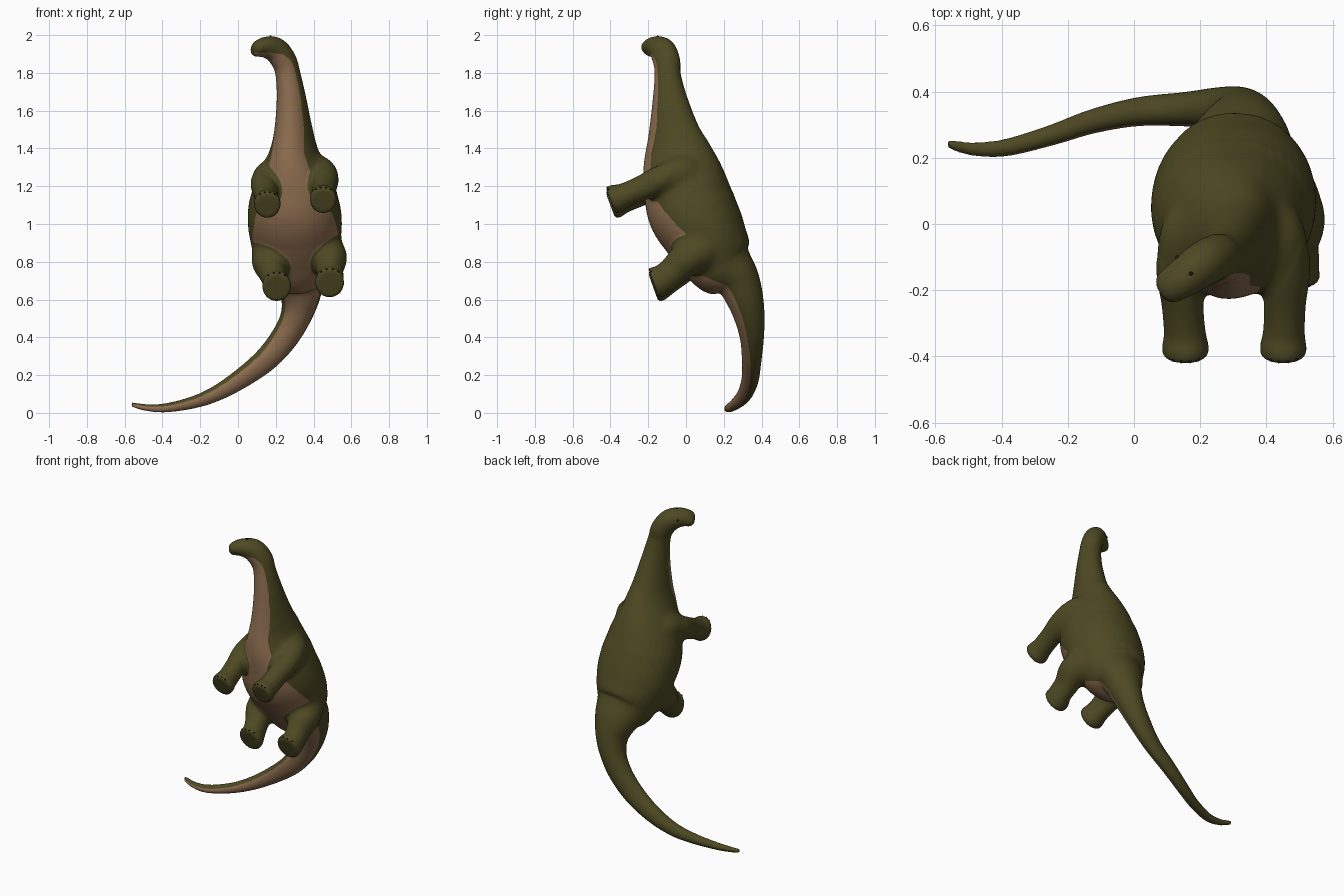
import bpy, bmesh, math
from mathutils import Vector
from mathutils.bvhtree import BVHTree

if "Cube" in bpy.data.objects:
    bpy.data.objects.remove(bpy.data.objects["Cube"])


def material(name, rgb):
    m = bpy.data.materials.new(name)
    m.diffuse_color = (*rgb, 1)
    m.use_nodes = True
    m.node_tree.nodes["Principled BSDF"].inputs["Base Color"].default_value = m.diffuse_color
    return m


GREEN = material("olive skin", (0.076, 0.067, 0.017))
TAN = material("tan belly", (0.270, 0.155, 0.080))
DARK = material("dark nails and eyes", (0.012, 0.010, 0.008))


def spline(keys, u):
    """Catmull-Rom through equal-length tuples."""
    n = len(keys)
    i = min(int(u), n - 2)
    t = u - i
    a, b, c, d = (keys[max(0, min(n - 1, i + k))] for k in (-1, 0, 1, 2))
    return [0.5 * (2 * q + (r - p) * t + (2 * p - 5 * q + 4 * r - s) * t * t
                   + (3 * q - p - 3 * r + s) * t ** 3) for p, q, r, s in zip(a, b, c, d)]


def linear(table, u):
    """Interpolate rows that start with their station number."""
    for a, b in zip(table, table[1:]):
        if u <= b[0]:
            t = (u - a[0]) / (b[0] - a[0])
            return [p + (q - p) * t for p, q in zip(a[1:], b[1:])]
    return list(table[-1][1:])


def loft(keys, under, belly=False, steps=6, nv=16, nd=26):
    """Skin oval rings along a path; the first nv segments of each ring are the underside."""
    bm = bmesh.new()
    rings = []
    for k in range((len(keys) - 1) * steps + 1):
        u = k / steps
        x, y, z, hw, hd = spline(keys, u)
        ahead = Vector(spline(keys, min(u + 0.1, len(keys) - 1))[:3])
        back = Vector(spline(keys, max(u - 0.1, 0))[:3])
        tan = (ahead - back).normalized()
        hx, hy, hz, deg = linear(under, u)
        down = Vector((hx, hy, hz))
        down = (down - tan * down.dot(tan)).normalized()
        side = tan.cross(down)
        a = math.radians(deg)
        angles = [-a + 2 * a * j / nv for j in range(nv)]
        angles += [a + (2 * math.pi - 2 * a) * j / nd for j in range(nd)]
        rings.append([bm.verts.new(Vector((x, y, z)) + down * hd * math.cos(t) + side * hw * math.sin(t))
                      for t in angles])
    n = nv + nd
    for r, s in zip(rings, rings[1:]):
        for j in range(n):
            f = bm.faces.new((r[j], r[(j + 1) % n], s[(j + 1) % n], s[j]))
            f.material_index = 1 if belly and j < nv else 0
    bm.faces.new(rings[0])
    bm.faces.new(rings[-1])
    bmesh.ops.recalc_face_normals(bm, faces=bm.faces)
    bm.faces.ensure_lookup_table()
    return bm


def finish(name, bm, mats):
    me = bpy.data.meshes.new(name)
    bm.to_mesh(me)
    bm.free()
    for m in mats:
        me.materials.append(m)
    ob = bpy.data.objects.new(name, me)
    bpy.context.collection.objects.link(ob)
    bpy.ops.object.select_all(action='DESELECT')
    ob.select_set(True)
    bpy.context.view_layer.objects.active = ob
    bpy.ops.object.shade_smooth_by_angle(angle=math.radians(60))
    return ob


def dots(name, points, target, radius):
    """Small dark beads seated on the surface of another part."""
    bm = bmesh.new()
    for p in points:
        spot = target.closest_point_on_mesh(Vector(p))[1]
        new = bmesh.ops.create_uvsphere(bm, u_segments=10, v_segments=6, radius=radius)["verts"]
        bmesh.ops.translate(bm, verts=new, vec=spot)
    return finish(name, bm, [DARK])


# Head, neck, trunk and tail: x, y, z, half width, half depth from snout to tail tip
body_path = [
    (.078, -.205, 1.922, .024, .020),
    (.095, -.195, 1.925, .050, .038),
    (.145, -.165, 1.936, .060, .055),
    (.202, -.125, 1.918, .066, .070),
    (.245, -.102, 1.860, .066, .072),
    (.265, -.097, 1.790, .066, .070),
    (.283, -.085, 1.660, .077, .094),
    (.293, -.065, 1.500, .098, .136),
    (.295, -.048, 1.400, .122, .174),
    (.295, -.028, 1.300, .170, .204),
    (.298, -.003, 1.200, .215, .222),
    (.298, .030, 1.080, .245, .236),
    (.303, .087, .970, .247, .224),
    (.308, .140, .870, .230, .203),
    (.315, .195, .780, .190, .178),
    (.325, .270, .704, .143, .122),
    (.328, .313, .600, .102, .098),
    (.300, .338, .495, .080, .079),
    (.240, .349, .390, .073, .062),
    (.145, .347, .280, .066, .049),
    (.010, .339, .177, .054, .042),
    (-.125, .310, .098, .042, .036),
    (-.250, .268, .052, .032, .031),
    (-.390, .230, .026, .023, .027),
    (-.490, .227, .029, .017, .021),
    (-.564, .243, .045, .012, .013)]
# Station, underside direction, half angle of the tan underside
body_under = [
    (0, .20, -.40, -1, 25), (2, .20, -.40, -1, 32), (3, -.05, -.6, -.7, 42),
    (4, -.30, -1, -.4, 56), (6, -.30, -1, 0, 60), (7, -.30, -1, 0, 56), (8, -.25, -1, 0, 46),
    (10, -.05, -1, -.3, 40), (11, 0, -1, -.3, 58), (12, 0, -1, -.3, 68), (13, 0, -1, -.3, 58),
    (14, 0, -1, -.3, 50), (17, .15, -1, -.1, 58), (19, .15, -1, -.4, 55), (25, .15, -1, -.5, 52)]

# Legs: left-hand paths from inside the trunk to the sole
front_leg = [
    (.230, .080, 1.270, .060, .060),
    (.180, -.020, 1.250, .098, .092),
    (.146, -.130, 1.210, .080, .078),
    (.147, -.240, 1.162, .064, .067),
    (.153, -.325, 1.126, .063, .066),
    (.155, -.368, 1.110, .070, .076),
    (.155, -.392, 1.101, .068, .074),
    (.155, -.400, 1.098, .056, .061)]
back_leg = [
    (.235, .190, .885, .080, .085),
    (.190, .095, .850, .110, .110),
    (.170, .010, .800, .097, .097),
    (.184, -.060, .737, .072, .080),
    (.198, -.110, .697, .068, .077),
    (.204, -.145, .676, .076, .083),
    (.205, -.165, .667, .075, .082),
    (.205, -.173, .664, .062, .068)]
leg_under = [(0, 0, -.41, .91, 90), (9, 0, -.41, .91, 90)]
UP = Vector((0, -.41, .91))


def mirrored(path, top, foot, lift):
    """Opposite leg: the mirror line drifts from hip to foot."""
    out = []
    for i, (x, y, z, w, d) in enumerate(path):
        t = min(1, i / 4)
        out.append((2 * (top + (foot - top) * t) - x, y, z + lift, w, d))
    return out


leg_paths = {"front_left": front_leg, "front_right": mirrored(front_leg, .296, .303, .025),
             "back_left": back_leg, "back_right": mirrored(back_leg, .306, .345, .020)}

# Fuse trunk and legs into one skin
trunk = loft(body_path, body_under, belly=True)
trunk_tree = BVHTree.FromBMesh(trunk)
belly_flag = [f.material_index for f in trunk.faces]
legs = bmesh.new()
tmp = bpy.data.meshes.new("tmp")
for path in leg_paths.values():
    part = loft(path, leg_under, steps=5, nv=16, nd=16)
    part.to_mesh(tmp)
    part.free()
    legs.from_mesh(tmp)
legs_tree = BVHTree.FromBMesh(legs)
legs.to_mesh(tmp)
trunk.from_mesh(tmp)
legs.free()
rough = finish("rough_body", trunk, [GREEN])
mod = rough.modifiers.new("skin", 'REMESH')
mod.mode = 'VOXEL'
mod.voxel_size = .008
fused = bpy.data.meshes.new_from_object(rough.evaluated_get(bpy.context.evaluated_depsgraph_get()))
bpy.data.objects.remove(rough)
bm = bmesh.new()
bm.from_mesh(fused)

# Soften the joins between trunk and legs
joins = [v for v in bm.verts if (legs_tree.find_nearest(v.co, .05)[0] is not None
                                 and trunk_tree.find_nearest(v.co, .05)[0] is not None)]
for _ in range(40):
    bmesh.ops.smooth_vert(bm, verts=joins, factor=.5, use_axis_x=True, use_axis_y=True, use_axis_z=True)
for _ in range(2):
    bmesh.ops.smooth_vert(bm, verts=bm.verts, factor=.5, use_axis_x=True, use_axis_y=True, use_axis_z=True)

# Tan underside, kept clear of the legs
for f in bm.faces:
    c = f.calc_center_median()
    on_leg = legs_tree.find_nearest(c, .022)[0] is not None
    f.material_index = 0 if on_leg else belly_flag[trunk_tree.find_nearest(c)[2]]

# Even out the colour border
border = {}
for e in bm.edges:
    if len({f.material_index for f in e.link_faces}) == 2:
        for v in e.verts:
            border.setdefault(v, []).append(e.other_vert(v))
for _ in range(6):
    moved = {v: (v.co + sum((w.co for w in near), Vector()) / len(near)) / 2 for v, near in border.items()}
    for v, co in moved.items():
        v.co = co
body = finish("body", bm, [GREEN, TAN])
bpy.context.view_layer.update()

# Eyes
dots("eyes", [(.172, -.150, 2.0), (.135, -.105, 1.94)], body, .006)

# Nails along the toe edge of each foot
for name, path in leg_paths.items():
    c = Vector(path[-2][:3])
    pts = [c + .09 * (UP * math.cos(a) + Vector((1, 0, 0)) * math.sin(a)) for a in (-.6, -.2, .2, .6)]
    dots(name + "_nails", pts, body, .005)
